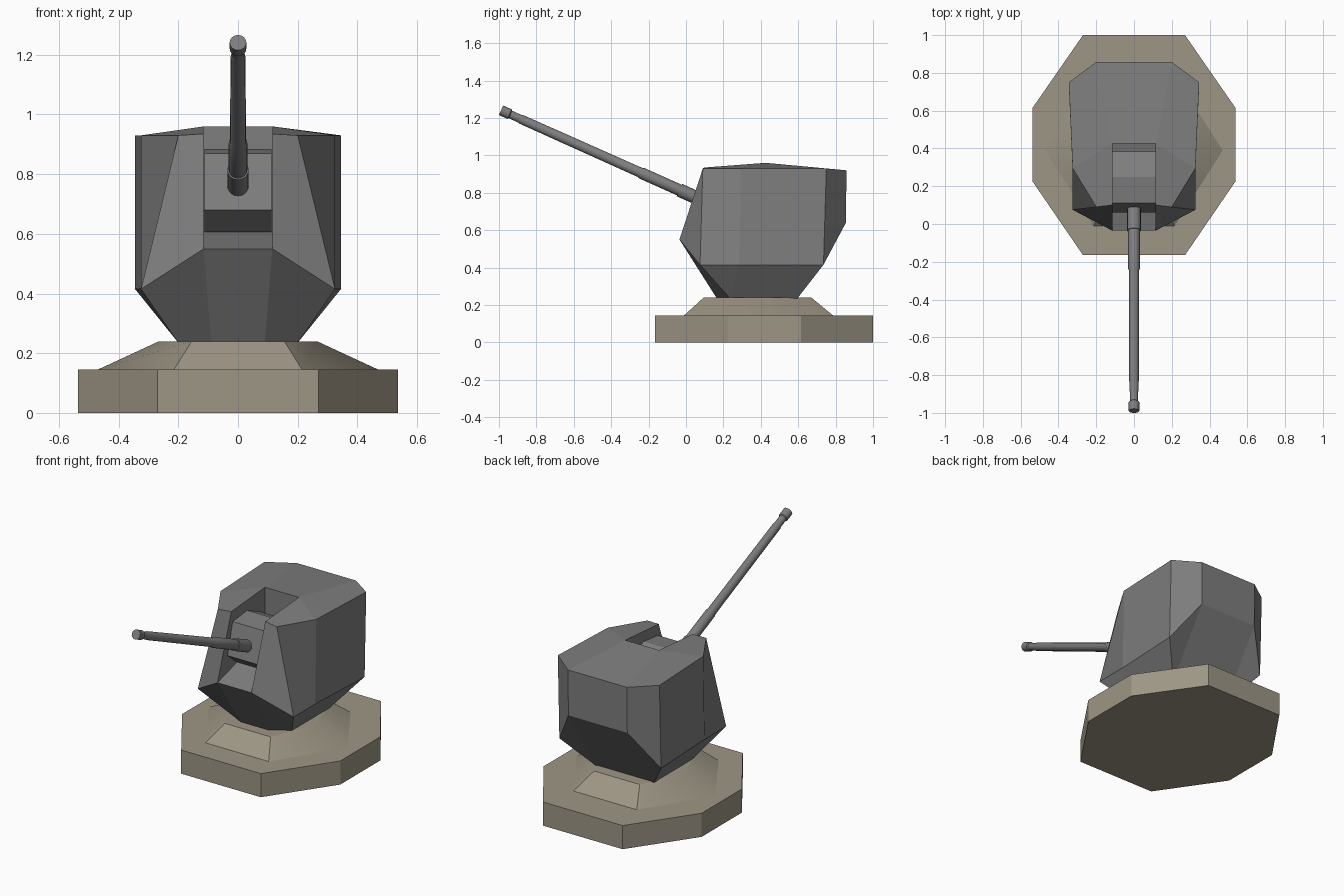
import bpy, bmesh, math
from mathutils import Matrix, Vector

if "Cube" in bpy.data.objects:
    bpy.data.objects.remove(bpy.data.objects["Cube"])


def material(name, rgb):
    m = bpy.data.materials.new(name)
    m.diffuse_color = (*rgb, 1)
    m.use_nodes = True
    m.node_tree.nodes["Principled BSDF"].inputs["Base Color"].default_value = m.diffuse_color
    return m


GREY = material("gun_grey", (0.21, 0.21, 0.21))
STONE = material("base_tan", (0.34, 0.305, 0.235))


def finish(bm, name, mat):
    bmesh.ops.recalc_face_normals(bm, faces=bm.faces)
    me = bpy.data.meshes.new(name)
    bm.to_mesh(me)
    bm.free()
    me.materials.append(mat)
    ob = bpy.data.objects.new(name, me)
    bpy.context.collection.objects.link(ob)
    return ob


def loft(rings, name, mat, smooth=lambda f: False):
    """Closed solid skinned through equal-length rings of 3D points."""
    bm = bmesh.new()
    vs = [[bm.verts.new(p) for p in r] for r in rings]
    n = len(vs[0])
    for a, b in zip(vs, vs[1:]):
        for i in range(n):
            j = (i + 1) % n
            bm.faces.new((a[i], a[j], b[j], b[i]))
    bm.faces.new(vs[0][::-1])
    bm.faces.new(vs[-1])
    bm.normal_update()
    for f in bm.faces:
        f.smooth = smooth(f)
    return finish(bm, name, mat)


def symmetric_ring(right, z):
    """Plan outline from its right-hand points, front to back."""
    return [(x, y, z) for x, y in right] + [(-x, y, z) for x, y in reversed(right)]


# Octagonal foundation
plan = [(0.27, -0.165), (0.537, 0.225), (0.537, 0.615), (0.27, 1.0)]
loft([symmetric_ring(plan, 0), symmetric_ring(plan, 0.145)], "foundation", STONE)

# Sloped mounting ring, soft on the flanks only
loft([symmetric_ring([(0.215, -0.01), (0.47, 0.39), (0.215, 0.785)], 0.145),
      symmetric_ring([(0.155, 0.095), (0.265, 0.385), (0.155, 0.67)], 0.24)],
     "mounting_ring", STONE,
     lambda f: abs(f.normal.x) > 0.2)

# Turret shell: right-hand points, mirrored
P = {
    "F": (0.115, -0.035, 0.55), "S": (0.115, 0.10, 0.935),   # slot front
    "A": (0.115, 0.425, 0.96), "W": (0.115, 0.425, 0.68),    # slot back
    "T": (0.20, 0.09, 0.93), "E": (0.325, 0.075, 0.415),     # front cheek
    "G": (0.325, 0.285, 0.415), "H": (0.325, 0.295, 0.93),   # flank front
    "K": (0.345, 0.735, 0.415), "L": (0.345, 0.75, 0.93),    # flank back
    "M": (0.20, 0.855, 0.64), "N": (0.20, 0.858, 0.92),      # rear plate
    "B": (0.09, 0.165, 0.235), "C": (0.20, 0.235, 0.235),    # underside
    "D": (0.20, 0.595, 0.235),
}
bm = bmesh.new()
R = {k: bm.verts.new(p) for k, p in P.items()}
Lf = {k: bm.verts.new((-p[0], p[1], p[2])) for k, p in P.items()}
for face in ("FETS", "EGHT", "GKLH", "KMNL", "FBCE", "CGE", "CDKG", "DMK",
             "STHA", "AHLN", "FSAW"):
    bm.faces.new([R[c] for c in face])
    bm.faces.new([Lf[c] for c in reversed(face)])
for a, b in ("MN", "NA", "AW", "WF", "FB", "BC", "CD", "DM"):
    bm.faces.new((R[a], R[b], Lf[b], Lf[a]))
finish(bm, "turret_shell", GREY)

# Gun cradle block in the slot
side = [(0.06, 0.68), (0.11, 0.87), (0.25, 0.885), (0.385, 0.825), (0.385, 0.70), (0.15, 0.607)]
loft([[(x, y, z) for y, z in side] for x in (-0.113, 0.113)], "gun_cradle", GREY)

# Barrel: stepped sections along the elevated axis
muzzle, base = Vector((0, -0.989, 1.241)), Vector((0, 0.12, 0.745))
axis = muzzle - base
length = axis.length
turn = Matrix.Translation(base) @ axis.to_track_quat('Z', 'Y').to_matrix().to_4x4()
profile = [(0, 0.036), (0.17, 0.036), (0.17, 0.031), (0.39, 0.031), (0.40, 0.027),
           (length - 0.12, 0.025), (length - 0.11, 0.022), (length - 0.055, 0.022),
           (length - 0.05, 0.028), (length, 0.028)]
SIDES = 16
rings = [[turn @ Vector((r * math.cos(t), r * math.sin(t), d))
          for t in (2 * math.pi * i / SIDES for i in range(SIDES))] for d, r in profile]
barrel = loft(rings, "barrel", GREY)
bpy.context.view_layer.objects.active = barrel
barrel.select_set(True)
bpy.ops.object.shade_smooth_by_angle(angle=math.radians(30))
